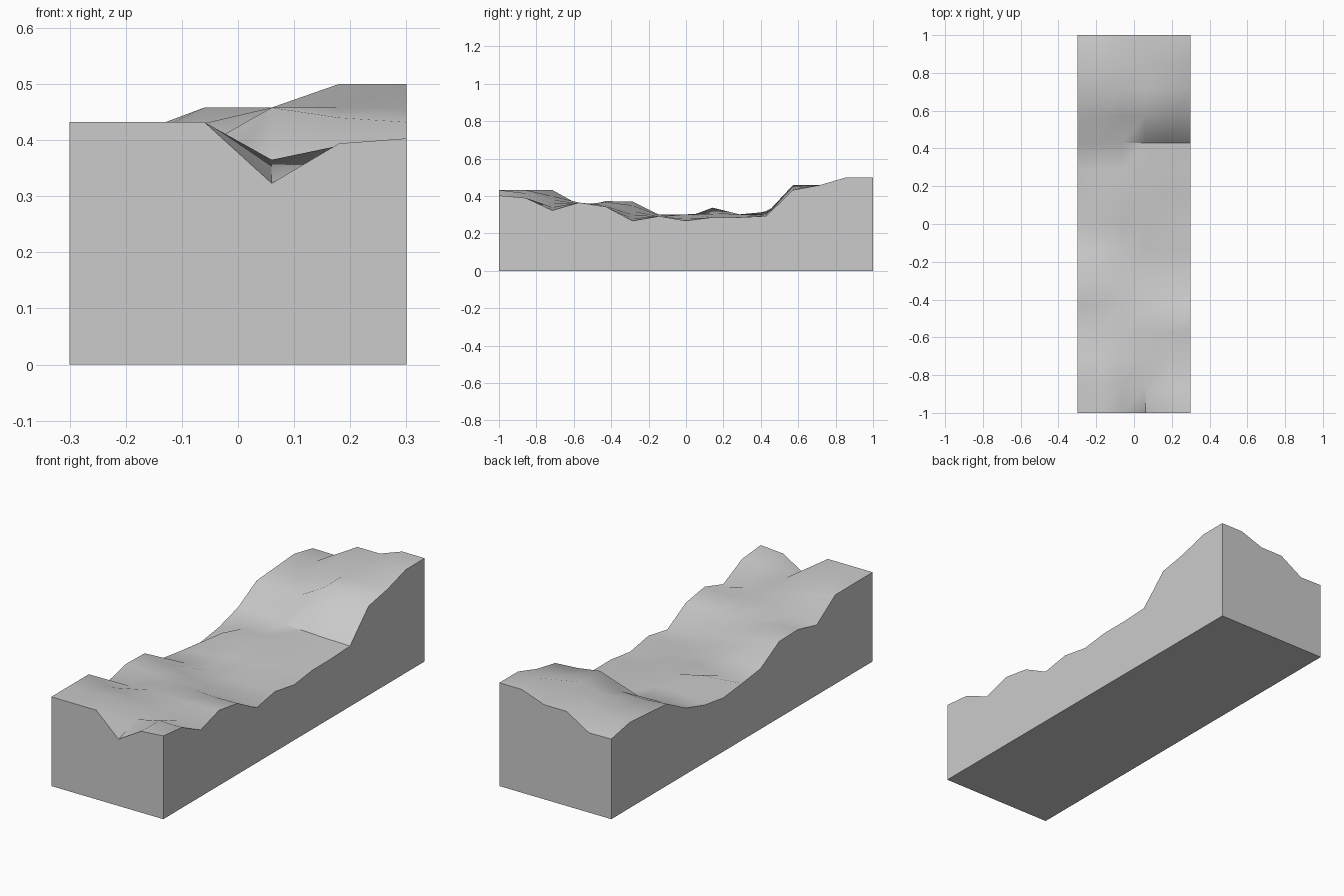
import bpy, bmesh

if "Cube" in bpy.data.objects:
    bpy.data.objects.remove(bpy.data.objects["Cube"])

# Terrain heights: rows run front to back, columns left to right
heights = [
    (.432, .432, .432, .323, .394, .403),
    (.432, .432, .415, .365, .390, .390),
    (.432, .400, .380, .360, .340, .323),
    (.340, .353, .365, .360, .360, .365),
    (.373, .368, .350, .345, .340, .343),
    (.370, .350, .320, .300, .280, .267),
    (.293, .300, .295, .290, .290, .292),
    (.275, .285, .302, .302, .278, .268),
    (.260, .338, .310, .300, .286, .286),
    (.280, .302, .302, .302, .290, .286),
    (.320, .315, .305, .300, .295, .293),
    (.395, .385, .390, .458, .440, .432),
    (.405, .400, .430, .458, .458, .458),
    (.415, .413, .458, .458, .500, .500),
    (.388, .386, .458, .458, .500, .500),
]
WIDTH, LENGTH = 0.6, 2.0
rows, cols = len(heights), len(heights[0])

bm = bmesh.new()


def point(r, c, z):
    return bm.verts.new((-WIDTH / 2 + WIDTH * c / (cols - 1),
                         -LENGTH / 2 + LENGTH * r / (rows - 1), z))


# Terrain surface
top = [[point(r, c, heights[r][c]) for c in range(cols)] for r in range(rows)]
for r in range(rows - 1):
    for c in range(cols - 1):
        bm.faces.new((top[r][c], top[r][c + 1], top[r + 1][c + 1], top[r + 1][c]))

# Flat walls down to the ground, and the base
rim = ([(0, c) for c in range(cols - 1)]
       + [(r, cols - 1) for r in range(rows - 1)]
       + [(rows - 1, c) for c in range(cols - 1, 0, -1)]
       + [(r, 0) for r in range(rows - 1, 0, -1)])
foot = [point(r, c, 0) for r, c in rim]
for i, (r, c) in enumerate(rim):
    j = (i + 1) % len(rim)
    r2, c2 = rim[j]
    bm.faces.new((foot[i], foot[j], top[r2][c2], top[r][c]))
bm.faces.new(foot[::-1])
bmesh.ops.recalc_face_normals(bm, faces=bm.faces)

mesh = bpy.data.meshes.new("terrain_block")
bm.to_mesh(mesh)
bm.free()
block = bpy.data.objects.new("terrain_block", mesh)
bpy.context.collection.objects.link(block)

# Smooth ground, crisp block edges
bpy.context.view_layer.objects.active = block
block.select_set(True)
bpy.ops.object.shade_smooth_by_angle(angle=0.7)
